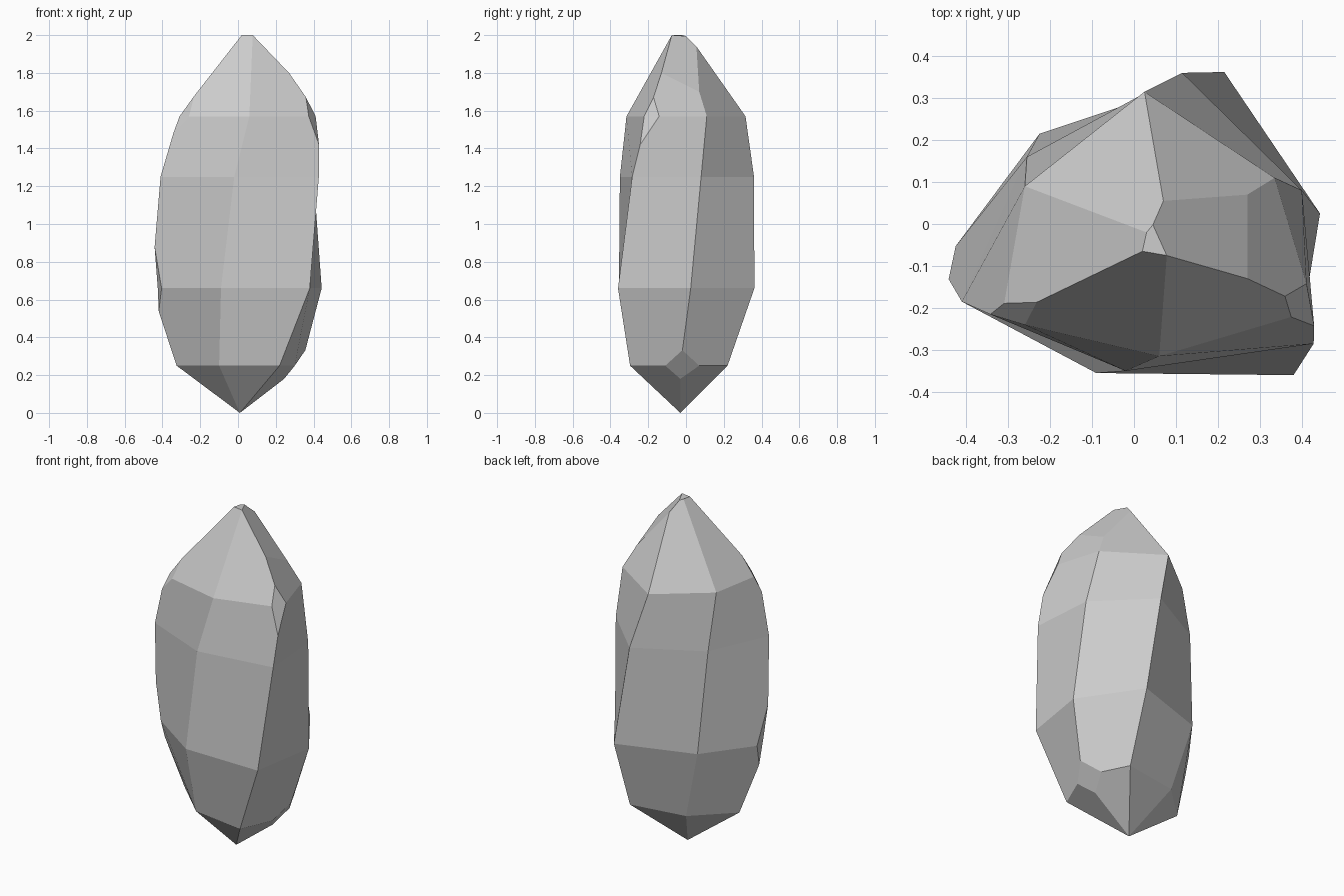
import bpy, bmesh

if "Cube" in bpy.data.objects:
    bpy.data.objects.remove(bpy.data.objects["Cube"])

# Six-sided cross-sections, counterclockwise from the front corner
RINGS = [
    (0.25, [(-.10, -.246), (.22, -.296), (.335, -.03), (.21, .22), (-.118, .168), (-.325, -.031)]),
    (0.66, [(-.09, -.355), (.38, -.36), (.443, .025), (.215, .362), (-.225, .215), (-.46, -.10)]),
    (1.25, [(-.02, -.35), (.428, -.285), (.40, .08), (.115, .36), (-.255, .16), (-.41, -.185)]),
    (1.57, [(.06, -.315), (.43, -.205), (.335, .11), (.025, .315), (-.26, .09), (-.316, -.227)]),
]
bm = bmesh.new()
rings = [[bm.verts.new((x, y, z)) for x, y in pts] for z, pts in RINGS]

# Slightly twisted sides
for lo, up in zip(rings, rings[1:]):
    for i in range(6):
        j = (i + 1) % 6
        bm.faces.new((lo[i], lo[j], up[j], up[i]))

# Pointed base
base = bm.verts.new((.01, -.03, 0))
low = rings[0]
for i in range(6):
    bm.faces.new((base, low[(i + 1) % 6], low[i]))

# Faceted tip: small cap, large right facet and the sloping faces around them
r = rings[3]
t1, t2, t3, t4, t5, a, b = [bm.verts.new(p) for p in (
    (.02, -.065, 2), (.078, -.075, 2), (.045, -.002, 1.995), (.07, .055, 1.94),
    (.03, -.02, 2), (.27, -.13, 1.80), (.27, .07, 1.70))]
for f in ((t1, t2, t3, t5), (t2, a, b, t4, t3), (r[0], r[1], a, t2), (r[1], r[2], b, a),
          (r[2], r[3], t4, b), (r[3], r[4], t5, t3, t4), (r[4], r[5], t1, t5), (r[5], r[0], t2, t1)):
    bm.faces.new(f)


def chip(v, cuts):
    """Cut off corner v, at a given fraction of the edge towards each neighbour."""
    faces = list(v.link_faces)
    new = set()
    for other, fac in cuts:
        edge = bm.edges.get((v, other))
        new.add(bmesh.utils.edge_split(edge, v, fac)[1])
    for f in faces:
        pair = [w for w in f.verts if w in new]
        bmesh.utils.face_split(f, pair[0], pair[1])
    bmesh.ops.dissolve_verts(bm, verts=[v])


# Chipped corners
chip(rings[0][2], [(rings[0][1], .3), (rings[0][3], .4), (rings[1][2], .2), (base, .28)])
chip(rings[1][5], [(rings[1][0], .15), (rings[1][4], .15), (rings[2][5], .37), (rings[0][5], .3)])
chip(r[1], [(r[0], .15), (r[2], .2), (a, .44), (rings[2][1], .47)])
chip(r[5], [(r[0], .15), (r[4], .12), (t1, .25), (rings[2][5], .28)])

bmesh.ops.recalc_face_normals(bm, faces=bm.faces)
mesh = bpy.data.meshes.new("crystal")
bm.to_mesh(mesh)
bm.free()

# Single stone colour
grey = bpy.data.materials.new("stone grey")
grey.diffuse_color = (.6, .6, .6, 1)
grey.use_nodes = True
grey.node_tree.nodes["Principled BSDF"].inputs["Base Color"].default_value = grey.diffuse_color
mesh.materials.append(grey)
crystal = bpy.data.objects.new("crystal", mesh)
bpy.context.collection.objects.link(crystal)
